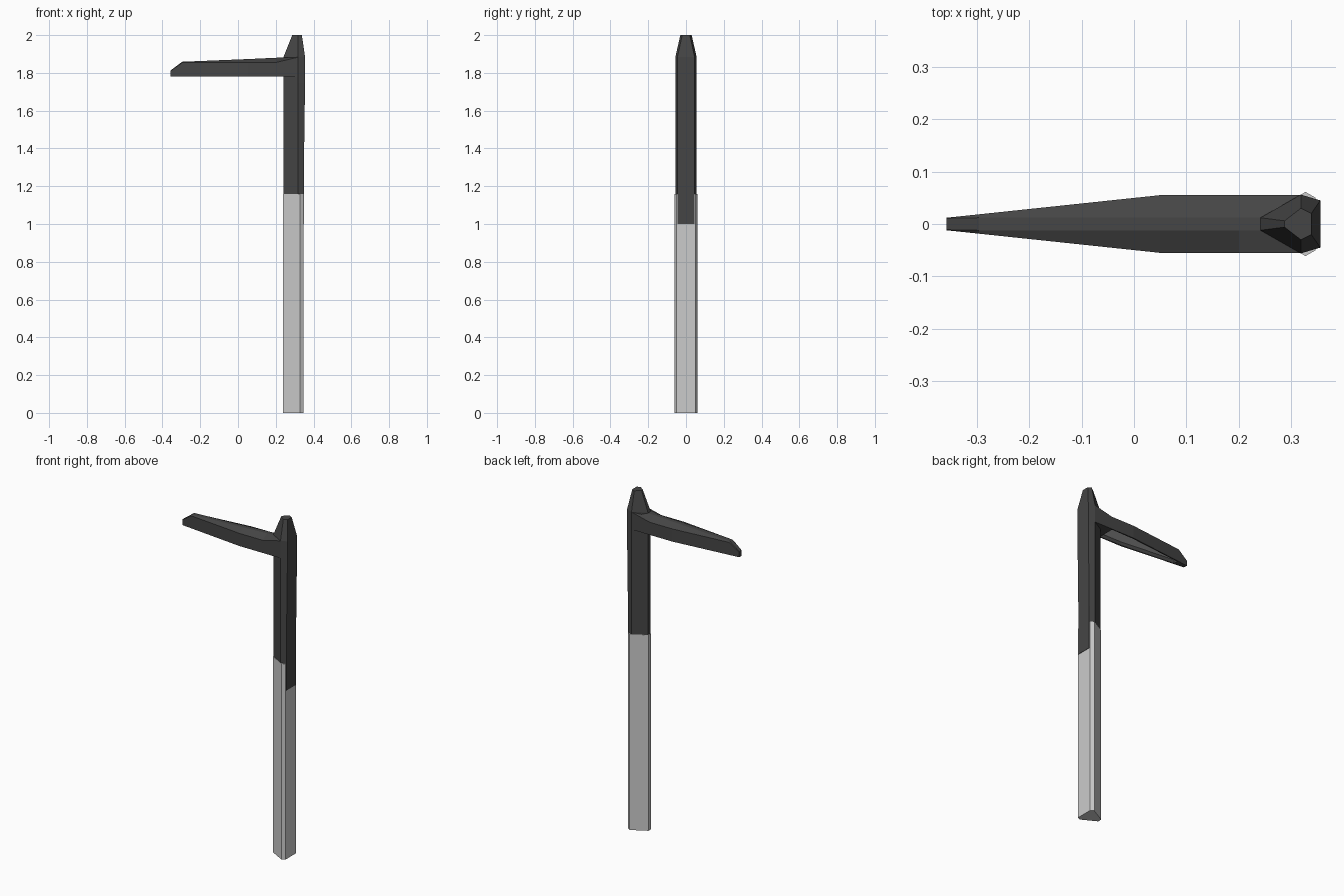
import bpy, bmesh

if "Cube" in bpy.data.objects:
    bpy.data.objects.remove(bpy.data.objects["Cube"])

dark = bpy.data.materials.new("dark_metal")
dark.diffuse_color = (0.06, 0.06, 0.06, 1)
dark.use_nodes = True
dark.node_tree.nodes["Principled BSDF"].inputs["Base Color"].default_value = dark.diffuse_color


def finish(bm, name, mat=None):
    bmesh.ops.recalc_face_normals(bm, faces=bm.faces[:])
    mesh = bpy.data.meshes.new(name)
    bm.to_mesh(mesh)
    bm.free()
    obj = bpy.data.objects.new(name, mesh)
    bpy.context.collection.objects.link(obj)
    if mat:
        mesh.materials.append(mat)
    return obj


def loft(rings):
    """Skin equal-length closed rings and cap both ends."""
    bm = bmesh.new()
    vr = [[bm.verts.new(p) for p in r] for r in rings]
    n = len(vr[0])
    for a, b in zip(vr, vr[1:]):
        for i in range(n):
            j = (i + 1) % n
            bm.faces.new((a[i], a[j], b[j], b[i]))
    bm.faces.new(vr[0])
    bm.faces.new(vr[-1])
    bmesh.ops.recalc_face_normals(bm, faces=bm.faces[:])
    return bm


def mirrored(half, z):
    """Close a half outline of (x, y) across y = 0."""
    return [(x, y, z) for x, y in half] + [(x, -y, z) for x, y in reversed(half)]


# Lower pole: wedge-like hexagonal section
pole = [(0.238, 0.012), (0.327, 0.061), (0.346, 0.05)]
finish(loft([mirrored(pole, 0), mirrored(pole, 1.16)]), "lower_pole")

# Upper pole with tapered cap
def upper(back):
    return [(0.241, 0.012), (0.318, 0.056), (back, 0.045)]

cap = [(0.287, 0.006), (0.318, 0.03), (0.338, 0.02)]
finish(loft([mirrored(upper(0.347), 1.155), mirrored(upper(0.355), 1.75),
             mirrored(upper(0.355), 1.885), mirrored(cap, 2.0)]),
       "upper_pole", dark)

# Rear service door reaching below the upper pole
door = [(0.335, 0.045), (0.3485, 0.045)]
finish(loft([mirrored(door, 1.0), mirrored(door, 1.3)]), "service_door", dark)

# Arm: sections of x, half width, eave height, ridge height
base = 1.78
sections = [(-0.357, 0.012, 1.81, 1.813), (-0.295, 0.0185, 1.854, 1.859),
            (0.05, 0.055, 1.855, 1.873), (0.2, 0.055, 1.855, 1.88),
            (0.318, 0.055, 1.883, 1.884)]
rings = []
for x, w, eave, ridge in sections:
    half = [(w, base), (w, eave), (min(0.012, w * 0.9), ridge)]
    rings.append([(x, y, z) for y, z in half] + [(x, -y, z) for y, z in reversed(half)])
bm = loft(rings)
# Recess in the underside of the arm
under = [f for f in bm.faces if f.normal.z < -0.9
         and -0.3 < f.calc_center_median().x < 0.2]
bmesh.ops.inset_region(bm, faces=under, thickness=0.008, depth=0)
bmesh.ops.inset_region(bm, faces=under, thickness=0.0005, depth=-0.022)
finish(bm, "lamp_arm", dark)

# Light panel inside the recess
panel = [(-0.285, 0.0105), (0.05, 0.046), (0.191, 0.046)]
finish(loft([mirrored(panel, 1.80), mirrored(panel, 1.803)]), "light_panel")
